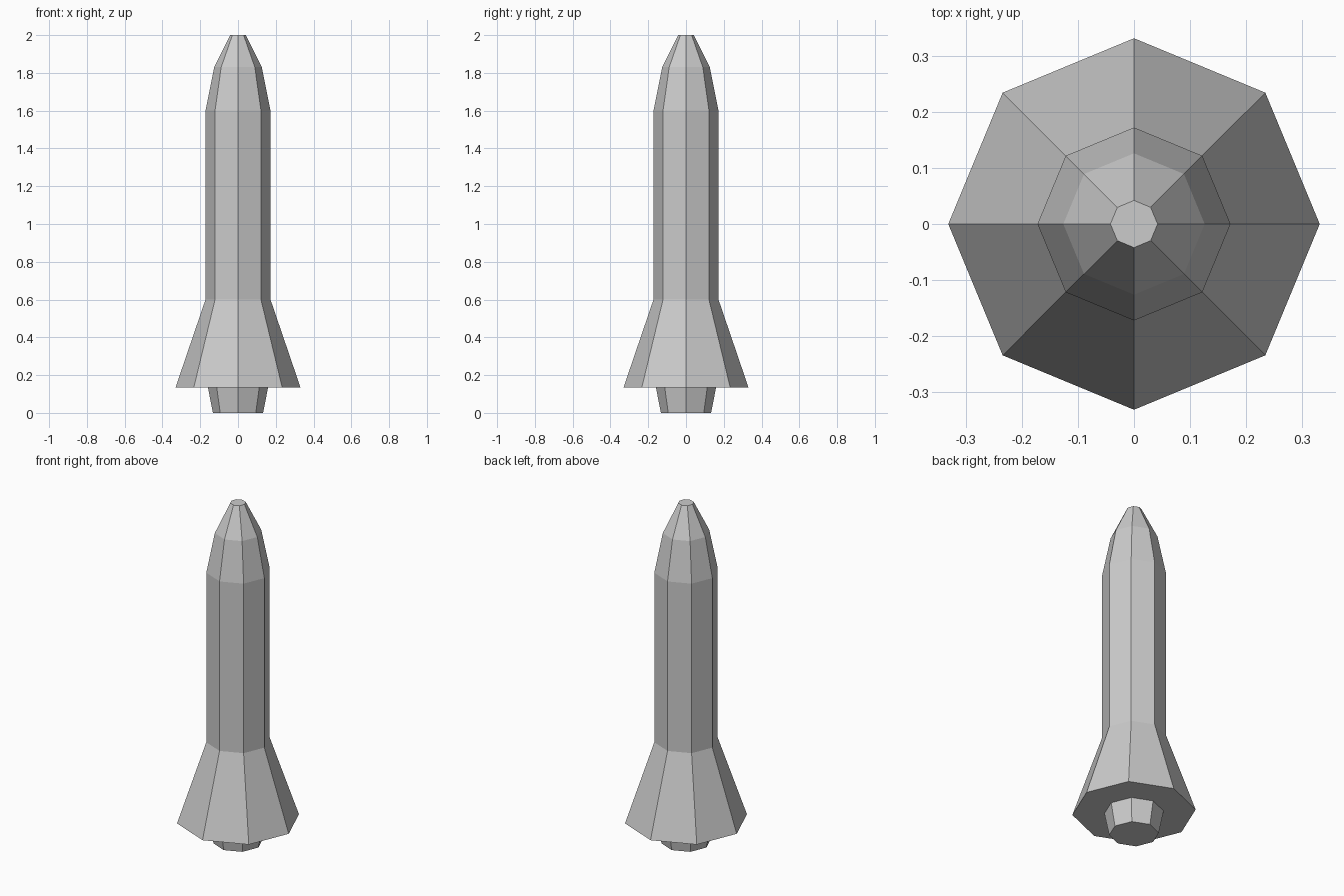
import bpy, bmesh
from math import cos, sin, tau

if "Cube" in bpy.data.objects:
    bpy.data.objects.remove(bpy.data.objects["Cube"])

SIDES = 8


def lathe(name, profile, cap_bottom=False, cap_top=False):
    """Turn (radius, z) points into a flat-faced eight-sided shell."""
    bm = bmesh.new()
    rings = [[bm.verts.new((r * cos(tau * i / SIDES), r * sin(tau * i / SIDES), z))
              for i in range(SIDES)] for r, z in profile]
    for low, high in zip(rings, rings[1:]):
        for i in range(SIDES):
            j = (i + 1) % SIDES
            bm.faces.new((low[i], low[j], high[j], high[i]))
    if cap_bottom:
        bm.faces.new(rings[0][::-1])
    if cap_top:
        bm.faces.new(rings[-1])
    mesh = bpy.data.meshes.new(name)
    bm.to_mesh(mesh)
    bm.free()
    obj = bpy.data.objects.new(name, mesh)
    bpy.context.collection.objects.link(obj)
    return obj


# Engine nozzle, closed underneath
lathe("nozzle", [(0.133, 0), (0.159, 0.134)], cap_bottom=True)

# Flared skirt with its flat underside
lathe("skirt", [(0.159, 0.134), (0.331, 0.134), (0.172, 0.6)])

# Straight body
lathe("body", [(0.172, 0.6), (0.172, 1.6)])

# Two-step tapered nose with a blunt tip
lathe("nose", [(0.172, 1.6), (0.126, 1.83), (0.042, 2.0)], cap_top=True)
